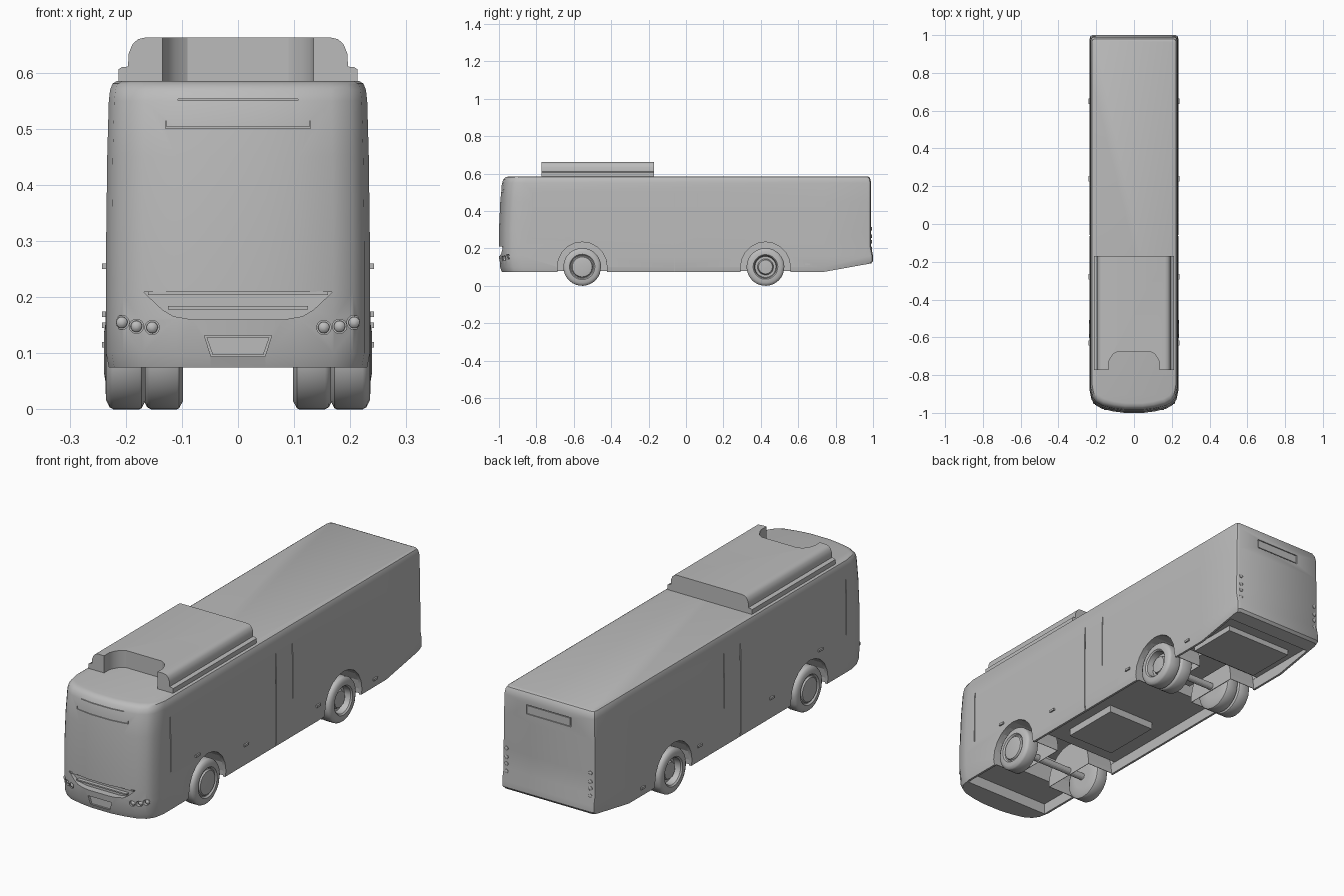
import bpy, bmesh, math
from mathutils import Vector

if "Cube" in bpy.data.objects:
    bpy.data.objects.remove(bpy.data.objects["Cube"], do_unlink=True)

GREY = (0.5, 0.5, 0.5, 1)
paint = bpy.data.materials.new("plain grey")
paint.use_nodes = True
paint.diffuse_color = GREY
bsdf = next(n for n in paint.node_tree.nodes if n.type == 'BSDF_PRINCIPLED')
bsdf.inputs["Base Color"].default_value = GREY


def finish(name, bm):
    bmesh.ops.recalc_face_normals(bm, faces=bm.faces)
    mesh = bpy.data.meshes.new(name)
    bm.to_mesh(mesh)
    bm.free()
    mesh.materials.append(paint)
    ob = bpy.data.objects.new(name, mesh)
    bpy.context.collection.objects.link(ob)
    return ob


def loft(name, rings, capped=True):
    """Skin closed rings of points in order."""
    bm = bmesh.new()
    loops = [[bm.verts.new(p) for p in ring] for ring in rings]
    n = len(loops[0])
    for a, b in zip(loops, loops[1:]):
        for i in range(n):
            j = (i + 1) % n
            bm.faces.new((a[i], a[j], b[j], b[i]))
    if capped:
        bm.faces.new(loops[0])
        bm.faces.new(loops[-1])
    return finish(name, bm)


def prism(name, pts, axis, lo, hi):
    """Extrude a 2D outline along an axis."""
    place = {'x': lambda p, t: (t, p[0], p[1]),
             'y': lambda p, t: (p[0], t, p[1]),
             'z': lambda p, t: (p[0], p[1], t)}[axis]
    return loft(name, [[place(p, t) for p in pts] for t in (lo, hi)])


def box(name, x0, x1, y0, y1, z0, z1):
    return prism(name, [(x0, y0), (x1, y0), (x1, y1), (x0, y1)], 'z', z0, z1)


def arc(cx, cy, r, n, turn=2 * math.pi):
    last = n if turn == 2 * math.pi else n - 1
    return [(cx + r * math.cos(turn * i / last), cy + r * math.sin(turn * i / last))
            for i in range(n)]


def mirror_pts(half):
    return half + [(-x, z) for x, z in reversed(half)]


def cut(target, cutter):
    mod = target.modifiers.new("cut", 'BOOLEAN')
    mod.operation = 'DIFFERENCE'
    mod.solver = 'EXACT'
    mod.object = cutter
    with bpy.context.temp_override(object=target, active_object=target,
                                   selected_objects=[target]):
        bpy.ops.object.modifier_apply(modifier=mod.name)
    bpy.data.objects.remove(cutter, do_unlink=True)


def smooth(ob, angle=30):
    bpy.ops.object.select_all(action='DESELECT')
    ob.select_set(True)
    bpy.context.view_layer.objects.active = ob
    bpy.ops.object.shade_smooth_by_angle(angle=math.radians(angle))


# Body shell: plan outline lofted through height levels
half = [(0.05, -1), (0.11, -.992), (0.17, -.978), (0.205, -.958), (0.225, -.93),
        (0.235, -.88), (0.235, .74), (0.235, .97), (0.231, .984), (0.22, .99)]
outline = mirror_pts(half)
# height, width factor, front setback, rear push
levels = [(.075, .98, .015, 0), (.1, 1, .006, .01), (.16, 1, 0, .01), (.21, 1, 0, 0),
          (.3, 1, 0, 0), (.45, .992, .007, 0), (.55, .98, .016, 0),
          (.57, .97, .024, -.004), (.581, .95, .036, -.01), (.585, .92, .052, -.02)]
rings = []
for z, width, front, rear in levels:
    ring = []
    for x, y in outline:
        lift = max(0, y - .74) * .18 * max(0, (.16 - z) / .085)
        shift = front if y < 0 else (rear if y > .9 else 0)
        ring.append((x * width, y + shift, z + lift))
    rings.append(ring)
body = loft("body", rings)

# Hollow underside, deeper over the axles
AXLES = {"front": -.555, "rear": .425}
cut(body, box("cutter", -.22, .22, -.88, .93, 0, .125))
for y in AXLES.values():
    cut(body, box("cutter", -.219, .219, y - .16, y + .16, .1, .25))

# Wheel arches
WHEEL_R, AXLE_Z = .101, .101
for y in AXLES.values():
    shape = [(y + .133, 0)] + arc(y, AXLE_Z, .133, 11, math.pi) + [(y - .133, 0)]
    for s in (-1, 1):
        cut(body, prism("cutter", shape, 'x', s * .2, s * .3))

# Door and panel seams on both sides
for y, z0, w in ((-.06, .06, .0025), (.06, .25, .002), (-.82, .25, .002)):
    for s in (-1, 1):
        cut(body, box("cutter", s * .229, s * .3, y - w, y + w, z0, .5))

# Grille, number plate recess, headlamp sockets
grille = mirror_pts([(.168, .209), (.135, .178), (.115, .166), (.08, .16)])
cut(body, prism("cutter", grille, 'y', -1.1, -.968))
plate = mirror_pts([(.06, .132), (.048, .094)])
cut(body, prism("cutter", plate, 'y', -1.1, -.984))
LAMPS = [(.153, .146, -.972), (.181, .148, -.958), (.207, .155, -.945)]
for x, z, y in LAMPS:
    for s in (-1, 1):
        cut(body, prism("cutter", arc(s * x, z, .0128, 20), 'y', -1.1, y))

# Destination sign seams at the front and recess at the rear
for w, z in ((.107, .552), (.128, .502)):
    cut(body, box("cutter", -w, w, -1.1, -.968, z - .0012, z + .0012))
for s in (-1, 1):
    cut(body, box("cutter", s * .127, s * .1295, -1.1, -.966, .5009, .514))
cut(body, box("cutter", -.112, .112, .985, 1.1, .488, .53))
smooth(body)
sign = box("rear_sign", -.108, .108, .98, .9885, .492, .526)

# Grille bars and number plate
for z, w in ((.207, .16), (.181, .125)):
    box("grille_bar", -w, w, -.985, -.96, z - .003, z + .003)
prism("number_plate", mirror_pts([(.056, .128), (.045, .097)]), 'y', -.988, -.975)


def revolve(name, profile, centre, axis, steps):
    """Turn (offset, radius) points around the x or y axis."""
    rings = []
    for off, r in profile:
        ring = []
        for a, b in arc(0, 0, r, steps + 1)[:-1]:
            p = Vector((off, a, b)) if axis == 'x' else Vector((a, off, b))
            ring.append(p + Vector(centre))
        rings.append(ring)
    ob = loft(name, rings)
    smooth(ob, 35)
    return ob


for s in (-1, 1):
    side = "left" if s > 0 else "right"
    # Headlamp lenses
    for x, z, y in LAMPS:
        dome = [(.002, .0105), (-.004, .01), (-.008, .006), (-.009, .002)]
        revolve(side + "_headlamp", dome, (s * x, y, z), 'y', 16)
    # Tail lamps
    for z in (.2, .235, .265, .305):
        revolve(side + "_tail_lamp", [(-.004, .009), (.003, .009), (.005, .005)],
                (s * .212, .99, z), 'y', 14)
    # Side marker lamps
    for y, z in ((-.63, .255), (-.28, .17), (.24, .15), (.65, .115)):
        box(side + "_marker_lamp", s * .23, s * .242, y - .014, y + .014, z - .005, z + .005)

    # Wheels: closed disc in front, dished twin wheels behind
    tyre = [(.165, .05), (.165, .086), (.172, .099), (.176, WHEEL_R),
            (.222, WHEEL_R), (.229, .097), (.235, .085)]
    disc = [(.236, .068), (.229, .062), (.229, .057), (.236, .053), (.239, .035), (.239, .004)]
    dish = [(.235, .066), (.229, .06), (.2, .056), (.2, .043), (.216, .037), (.218, .004)]
    for end, hub in (("front", disc), ("rear", dish)):
        centre = (0, AXLES[end], AXLE_Z)
        revolve(f"{end}_{side}_wheel", [(s * o, r) for o, r in tyre + hub], centre, 'x', 32)
    inner = [(o - .067, r) for o, r in tyre]
    revolve(f"rear_{side}_inner_wheel", [(s * o, r) for o, r in inner],
            (0, AXLES["rear"], AXLE_Z), 'x', 32)

    # Wheel housings, open outward and downward
    for end, y in AXLES.items():
        edge = [(y + .136, .08)] + arc(y, AXLE_Z, .136, 11, math.pi) + [(y - .136, .08)]
        bm = bmesh.new()
        a = [bm.verts.new((s * .088, p, q)) for p, q in edge]
        b = [bm.verts.new((s * .226, p, q)) for p, q in edge]
        for i in range(len(edge) - 1):
            bm.faces.new((a[i], a[i + 1], b[i + 1], b[i]))
        bm.faces.new(a)
        housing = finish(f"{end}_{side}_wheel_housing", bm)
        housing.modifiers.new("thickness", 'SOLIDIFY').thickness = .003

# Axles and underbody boxes
for end, y in AXLES.items():
    prism(end + "_axle", arc(y, AXLE_Z, .016, 16), 'x', -.18, .18)
box("floor_tank", -.12, .12, -.3, -.02, .092, .13)
box("gearbox", -.07, .07, .3, .56, .15, .255)
box("engine_tray", -.17, .17, .62, .86, .1, .13)

# Roof unit with stepped sides and a front notch
section = mirror_pts([(.213, .575), (.213, .606), (.207, .61), (.196, .611), (.195, .634),
                      (.188, .651), (.178, .66), (.164, .663)])
roof_unit = prism("roof_unit", section, 'y', -.772, -.17)
notch = mirror_pts([(.135, -.8), (.135, -.735), (.128, -.715), (.112, -.69), (.09, -.677)])
cut(roof_unit, prism("cutter", notch, 'z', .5, .7))
smooth(roof_unit)
